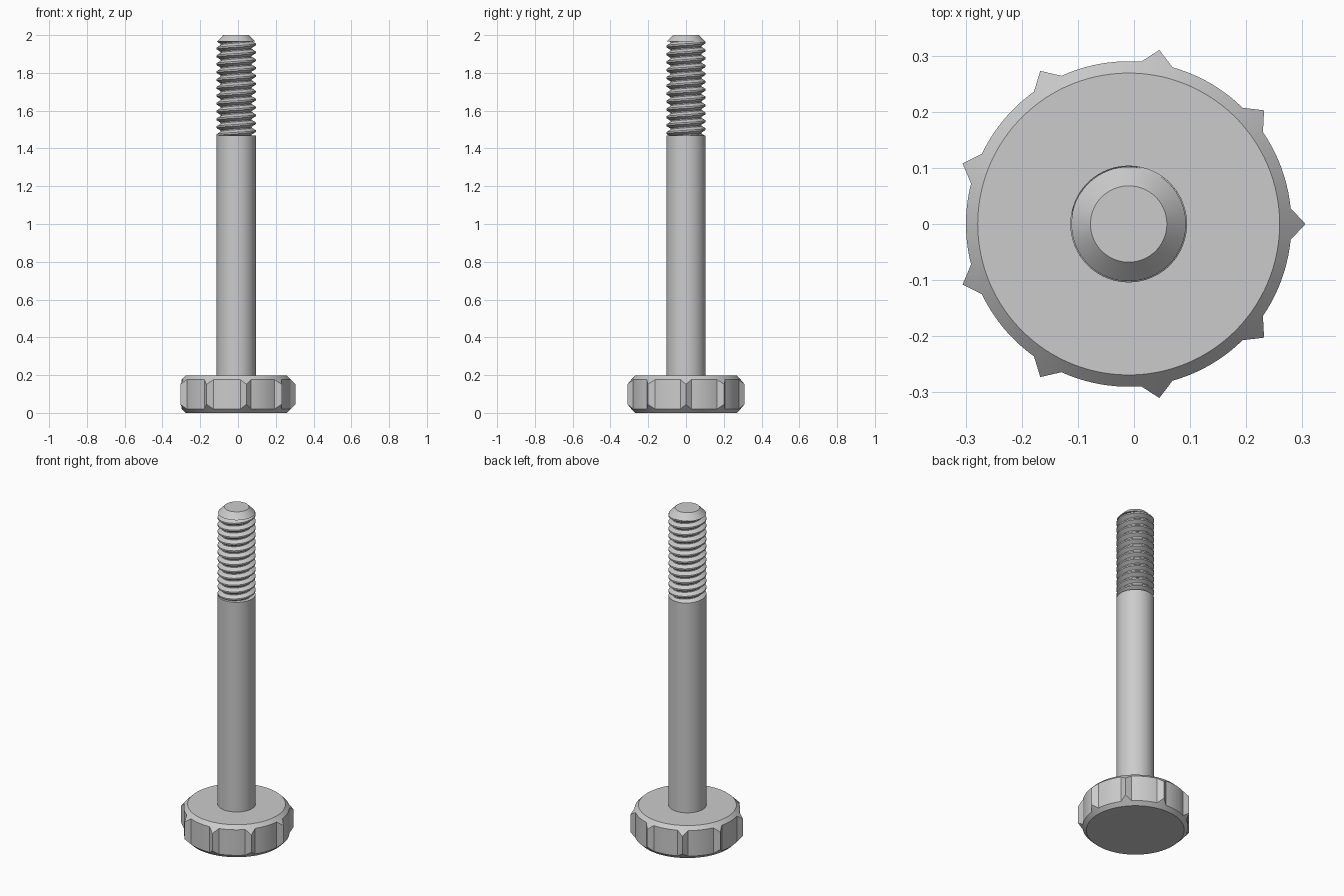
import bpy, bmesh
from math import sin, cos, pi, radians

if "Cube" in bpy.data.objects:
    bpy.data.objects.remove(bpy.data.objects["Cube"])

AX = -0.0095          # screw axis offset that centres the nine-toothed head
HEAD_H, FACE_R, RIM_R, TIP_R, TEETH = 0.197, 0.269, 0.29, 0.315, 9
SHAFT_R, ROOT_R, PITCH = 0.104, 0.082, 0.0417
THREAD_Z0, THREAD_Z1 = 1.468, 1.965


def finish(name, bm):
    bmesh.ops.remove_doubles(bm, verts=bm.verts, dist=1e-5)
    bmesh.ops.recalc_face_normals(bm, faces=bm.faces)
    mesh = bpy.data.meshes.new(name)
    bm.to_mesh(mesh)
    bm.free()
    ob = bpy.data.objects.new(name, mesh)
    ob.location.x = AX
    bpy.context.collection.objects.link(ob)
    bpy.ops.object.select_all(action='DESELECT')
    ob.select_set(True)
    bpy.context.view_layer.objects.active = ob
    bpy.ops.object.shade_smooth_by_angle(angle=radians(30))
    return ob


def skin(bm, rings, closed=True):
    """Join consecutive rings of points with quads; return vertex rings."""
    rows = [[bm.verts.new(p) for p in ring] for ring in rings]
    n = len(rows[0])
    for a, b in zip(rows, rows[1:]):
        for i in range(n if closed else n - 1):
            j = (i + 1) % n
            bm.faces.new((a[i], a[j], b[j], b[i]))
    return rows


def lathe(name, profile, n=96):
    bm = bmesh.new()
    rows = skin(bm, [[(r * cos(2 * pi * i / n), r * sin(2 * pi * i / n), z)
                      for i in range(n)] for r, z in profile])
    bm.faces.new(rows[0])
    bm.faces.new(rows[-1])
    return finish(name, bm)


# Knurled head: toothed outline cut by 45 degree chamfers top and bottom
outline = []
half = radians(5.6)
for k in range(TEETH):
    c = 2 * pi * k / TEETH
    base0 = (RIM_R * cos(c - half), RIM_R * sin(c - half))
    tip = (TIP_R * cos(c), TIP_R * sin(c))
    base1 = (RIM_R * cos(c + half), RIM_R * sin(c + half))
    for a, b in ((base0, tip), (tip, base1)):
        for s in range(4):
            t = s / 4
            outline.append((a[0] + (b[0] - a[0]) * t, a[1] + (b[1] - a[1]) * t))
    gap = 2 * pi / TEETH - 2 * half
    for s in range(10):
        t = c + half + gap * s / 10
        outline.append((RIM_R * cos(t), RIM_R * sin(t)))

bm = bmesh.new()
radii = [(x * x + y * y) ** 0.5 for x, y in outline]
face = [(x * FACE_R / r, y * FACE_R / r) for (x, y), r in zip(outline, radii)]
rows = skin(bm, [
    [(x, y, 0) for x, y in face],
    [(x, y, r - FACE_R) for (x, y), r in zip(outline, radii)],
    [(x, y, HEAD_H - r + FACE_R) for (x, y), r in zip(outline, radii)],
    [(x, y, HEAD_H) for x, y in face]])
bm.faces.new(rows[0])
bm.faces.new(rows[-1])
finish("knurled_head", bm)

# Plain shank and chamfered tip
lathe("shank", [(SHAFT_R, HEAD_H - 0.01), (SHAFT_R, THREAD_Z0)])
lathe("chamfered_tip", [(SHAFT_R - 0.002, THREAD_Z1), (0.068, 2.0)])

# Thread: right-handed helical surface with flat crests and narrow roots
FORM = [(0.0, ROOT_R), (0.14, ROOT_R), (0.47, SHAFT_R), (0.67, SHAFT_R), (1.0, ROOT_R)]


def thread_radius(phase):
    f = phase % 1.0
    for (a, ra), (b, rb) in zip(FORM, FORM[1:]):
        if f <= b:
            return ra + (rb - ra) * (f - a) / (b - a)


N = 72
turns = int((THREAD_Z1 - THREAD_Z0) / PITCH) + 2
phases = [k + f for k in range(-1, turns) for f, _ in FORM[:-1]]
columns = []
for i in range(N + 1):
    turn = i / N
    col = []
    for ph in phases:
        z = THREAD_Z0 + PITCH * (ph + turn)
        z = min(max(z, THREAD_Z0), THREAD_Z1)
        r = thread_radius((z - THREAD_Z0) / PITCH - turn + 1e-7)
        col.append((r * cos(2 * pi * turn), r * sin(2 * pi * turn), z))
    columns.append(col)
bm = bmesh.new()
skin(bm, columns, closed=False)
finish("thread", bm)
